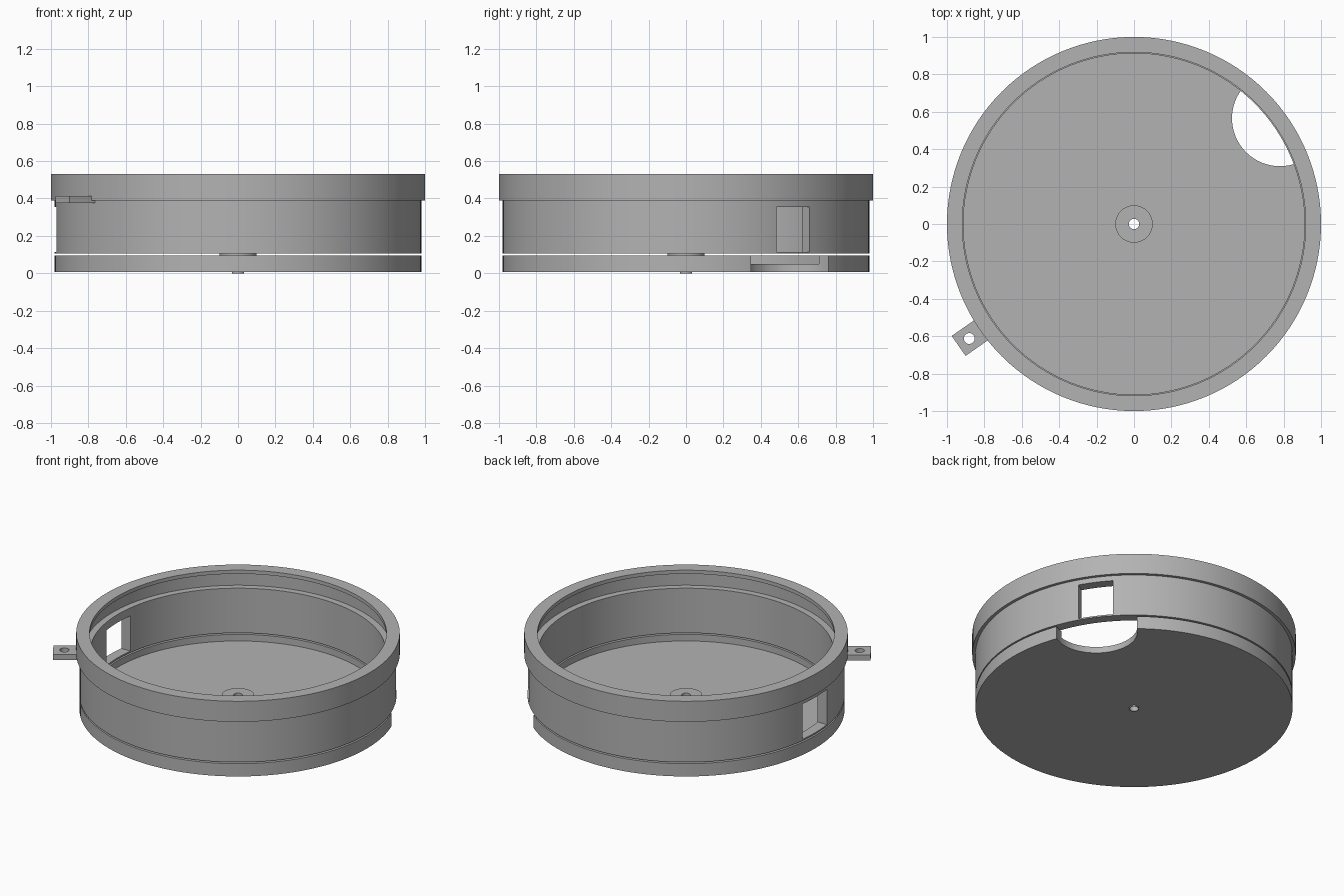
import bpy, bmesh
from math import radians, cos, sin, tau
from mathutils import Matrix

SEGMENTS = 128

cube = bpy.data.objects.get("Cube")
if cube:
    bpy.data.objects.remove(cube, do_unlink=True)

grey = bpy.data.materials.new("plain_grey")
grey.use_nodes = True
colour = (0.45, 0.45, 0.45, 1)
grey.diffuse_color = colour
grey.node_tree.nodes["Principled BSDF"].inputs["Base Color"].default_value = colour


def make_object(name, bm):
    bmesh.ops.recalc_face_normals(bm, faces=bm.faces)
    mesh = bpy.data.meshes.new(name)
    bm.to_mesh(mesh)
    bm.free()
    mesh.materials.append(grey)
    obj = bpy.data.objects.new(name, mesh)
    bpy.context.collection.objects.link(obj)
    return obj


def lathe(name, profile):
    """Turn a closed (radius, height) profile around the z axis."""
    bm = bmesh.new()
    rings = []
    for i in range(SEGMENTS):
        a = tau * i / SEGMENTS
        rings.append([bm.verts.new((r * cos(a), r * sin(a), z)) for r, z in profile])
    n = len(profile)
    for i in range(SEGMENTS):
        here, after = rings[i], rings[(i + 1) % SEGMENTS]
        for j in range(n):
            k = (j + 1) % n
            bm.faces.new((here[j], after[j], after[k], here[k]))
    return make_object(name, bm)


def radial_box(name, angle, r0, r1, width, z0, z1):
    """Box lying along a radius at the given angle in degrees."""
    place = (Matrix.Rotation(radians(angle), 4, 'Z')
             @ Matrix.Translation(((r0 + r1) / 2, 0, (z0 + z1) / 2))
             @ Matrix.Diagonal((r1 - r0, width, z1 - z0, 1)))
    bm = bmesh.new()
    bmesh.ops.create_cube(bm, size=1, matrix=place)
    return make_object(name, bm)


def post(name, x, y, radius, z0, z1):
    bm = bmesh.new()
    bmesh.ops.create_cone(bm, cap_ends=True, segments=64, radius1=radius, radius2=radius,
                          depth=z1 - z0, matrix=Matrix.Translation((x, y, (z0 + z1) / 2)))
    return make_object(name, bm)


def cut(target, cutter):
    """Subtract the cutter and throw it away."""
    cutter.hide_render = True
    mod = target.modifiers.new("cut", 'BOOLEAN')
    mod.operation = 'DIFFERENCE'
    mod.solver = 'EXACT'
    mod.object = cutter
    bpy.context.view_layer.objects.active = target
    bpy.ops.object.modifier_apply(modifier=mod.name)
    bpy.data.objects.remove(cutter, do_unlink=True)


# Base tray: floor, low rim, central boss with a through hole and a small lip below
base_tray = lathe("base_tray", [
    (0.028, 0), (0.032, 0), (0.032, 0.008), (0.98, 0.008), (0.98, 0.095),
    (0.912, 0.095), (0.912, 0.05), (0.1, 0.05), (0.1, 0.107), (0.028, 0.107)])
cut(base_tray, post("notch_cutter", 0.78, 0.565, 0.256, -0.1, 0.2))

# Side wall with the wider collar, undercut beneath its top lip
wall = lathe("wall_and_collar", [
    (0.912, 0.105), (0.98, 0.105), (0.98, 0.39), (1, 0.39), (1, 0.53),
    (0.918, 0.53), (0.918, 0.505), (0.955, 0.505), (0.955, 0.41), (0.912, 0.41)])
for angle, width in ((36, 0.22), (180, 0.26)):
    cut(wall, radial_box("window_cutter", angle, 0.8, 1.1, width, 0.115, 0.355))

# Mounting tab with a screw hole
TAB_ANGLE = 214.8
tab = radial_box("mounting_tab", TAB_ANGLE, 0.965, 1.142, 0.13, 0.375, 0.412)
hole = radians(TAB_ANGLE)
cut(tab, post("hole_cutter", 1.073 * cos(hole), 1.073 * sin(hole), 0.029, 0.3, 0.5))

# Smooth the round sides and keep the edges crisp
for obj in (base_tray, wall, tab):
    bpy.ops.object.select_all(action='DESELECT')
    obj.select_set(True)
    bpy.context.view_layer.objects.active = obj
    bpy.ops.object.shade_smooth_by_angle(angle=radians(30))
